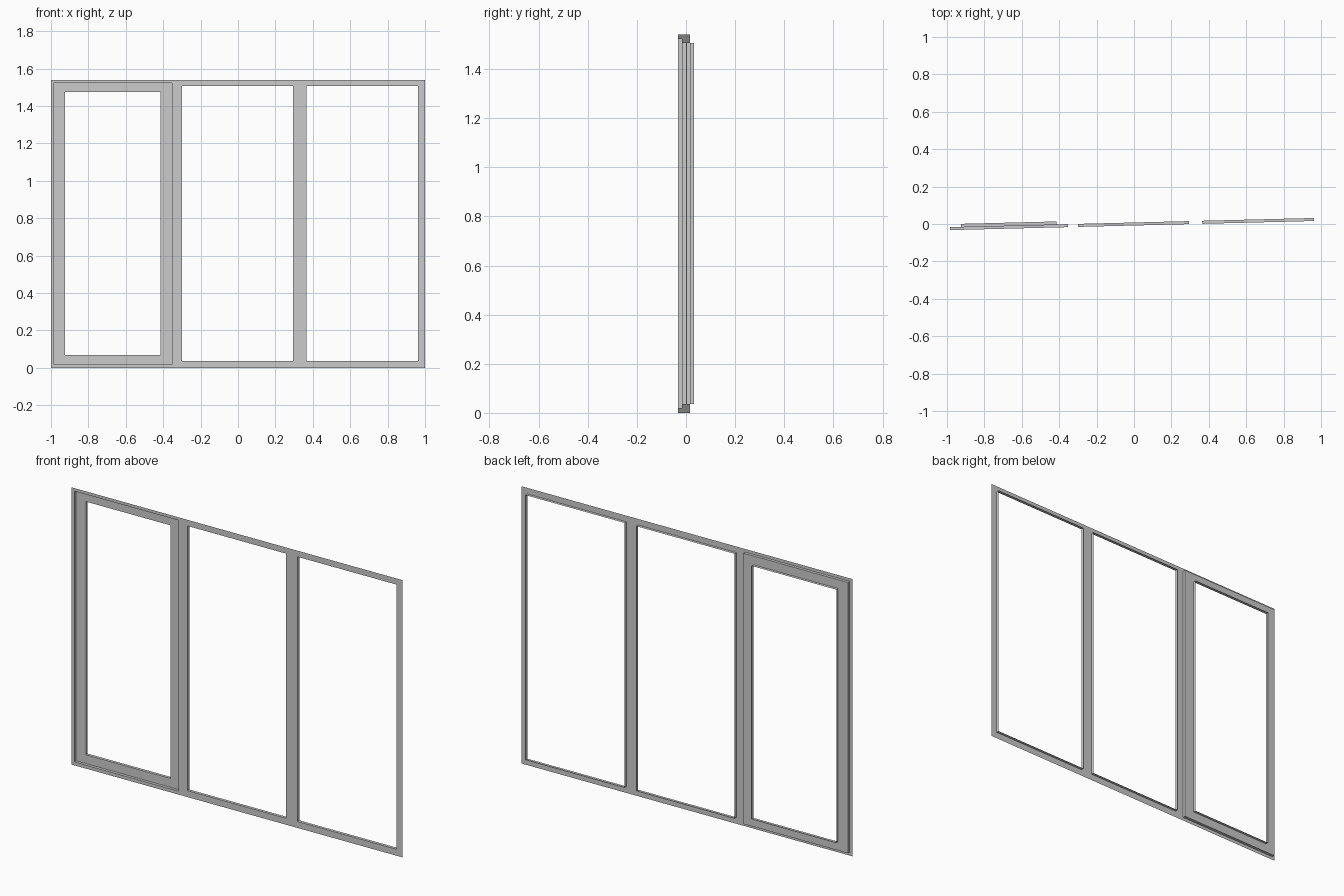
import bpy, bmesh, math

if "Cube" in bpy.data.objects:
    bpy.data.objects.remove(bpy.data.objects["Cube"])

DEPTH = 0.016                 # depth of one step of the profile
YAW = math.atan(0.025)        # whole window stands slightly turned


def quad(bm, pts):
    bm.faces.new([bm.verts.new(p) for p in pts])


def front_panel(bm, y, outer, openings):
    """Flat front face at y with rectangular openings (x0, x1, z0, z1), left to right."""
    ox0, ox1, oz0, oz1 = outer

    def rect(x0, x1, z0, z1):
        quad(bm, [(x0, y, z0), (x1, y, z0), (x1, y, z1), (x0, y, z1)])

    left = ox0
    for x0, x1, z0, z1 in openings:
        rect(left, x0, oz0, oz1)      # upright
        rect(x0, x1, oz0, z0)         # sill
        rect(x0, x1, z1, oz1)         # head
        left = x1
    rect(left, ox1, oz0, oz1)


def reveal(bm, y, opening):
    """Four inward-facing walls running back from the edge of an opening."""
    x0, x1, z0, z1 = opening
    ring = [(x0, z0), (x1, z0), (x1, z1), (x0, z1)]
    for i in range(4):
        (ax, az), (bx, bz) = ring[i], ring[(i + 1) % 4]
        quad(bm, [(ax, y, az), (ax, y + DEPTH, az),
                  (bx, y + DEPTH, bz), (bx, y, bz)][::-1])


def make_part(name, y, outer, openings):
    bm = bmesh.new()
    front_panel(bm, y, outer, openings)
    for o in openings:
        reveal(bm, y, o)
    bmesh.ops.remove_doubles(bm, verts=bm.verts, dist=1e-5)
    me = bpy.data.meshes.new(name)
    bm.to_mesh(me)
    bm.free()
    ob = bpy.data.objects.new(name, me)
    bpy.context.collection.objects.link(ob)
    ob.rotation_euler.z = YAW
    return ob


# openings: left one holds the sash, the other two are fixed lights
sash_hole = (-0.984, -0.354, 0.019, 1.523)
fixed_middle = (-0.299, 0.294, 0.036, 1.506)
fixed_right = (0.365, 0.963, 0.036, 1.506)

# main frame with two mullions
make_part("window_frame", -DEPTH / 2, (-1, 1, 0, 1.54),
          [sash_hole, fixed_middle, fixed_right])

# opening sash, set back one step inside the left opening
make_part("window_sash", DEPTH / 2, sash_hole,
          [(-0.924, -0.413, 0.068, 1.474)])
